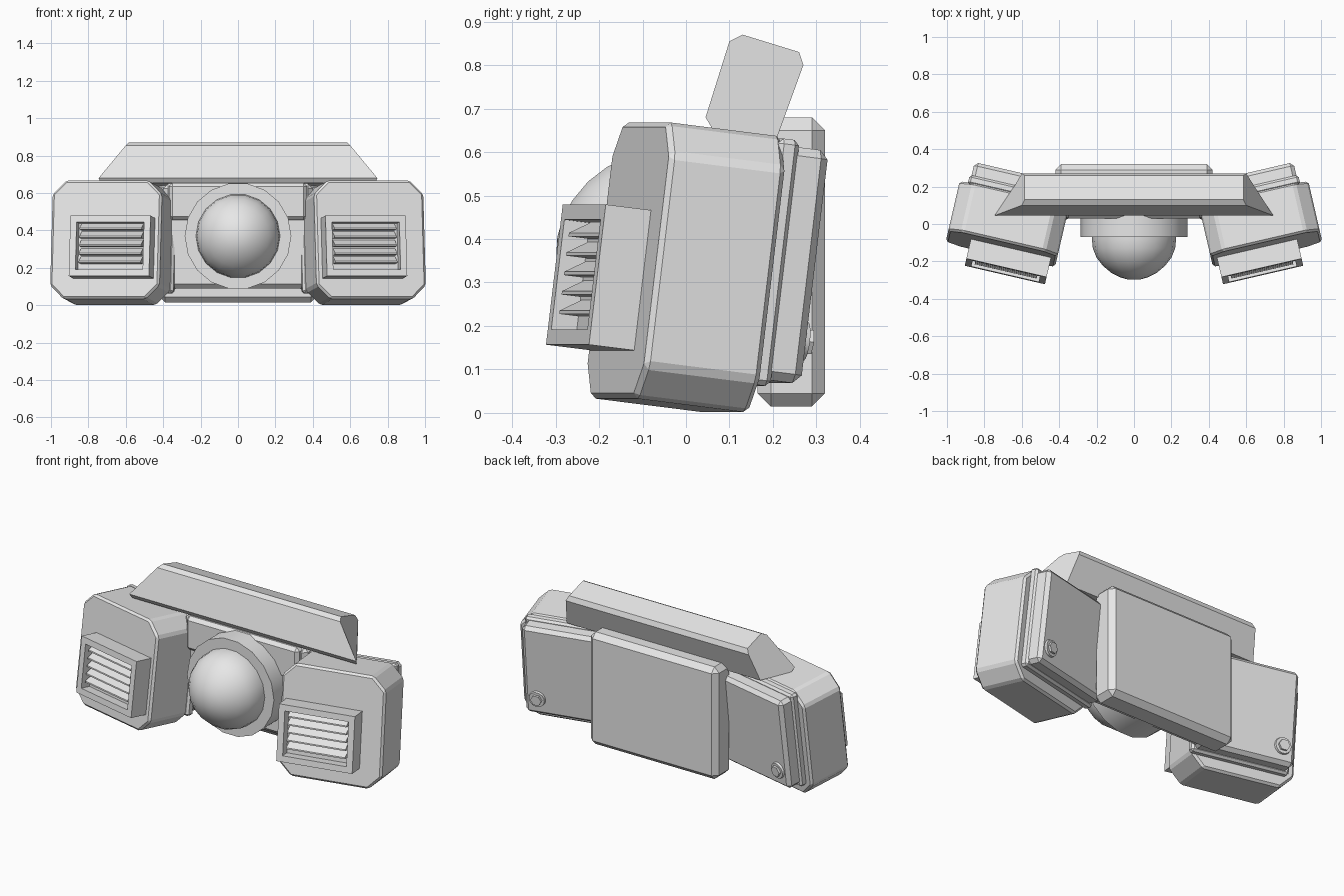
import bpy, bmesh, math
from mathutils import Matrix, Vector

if "Cube" in bpy.data.objects:
    bpy.data.objects.remove(bpy.data.objects["Cube"])

grey = bpy.data.materials.new("plain_grey")
grey.use_nodes = True
grey.diffuse_color = (0.8, 0.8, 0.8, 1)
grey.node_tree.nodes["Principled BSDF"].inputs["Base Color"].default_value = (0.8, 0.8, 0.8, 1)


def finish(name, bm, smooth=False):
    """Turn a bmesh into a named, coloured object."""
    bmesh.ops.recalc_face_normals(bm, faces=bm.faces)
    mesh = bpy.data.meshes.new(name)
    bm.to_mesh(mesh)
    bm.free()
    mesh.materials.append(grey)
    obj = bpy.data.objects.new(name, mesh)
    bpy.context.collection.objects.link(obj)
    if smooth:
        bpy.ops.object.select_all(action="DESELECT")
        obj.select_set(True)
        bpy.context.view_layer.objects.active = obj
        bpy.ops.object.shade_smooth_by_angle(angle=math.radians(35))
    return obj


def box(name, size, centre, bevel=0.0):
    bm = bmesh.new()
    bmesh.ops.create_cube(bm, size=1)
    bmesh.ops.scale(bm, vec=size, verts=bm.verts)
    bmesh.ops.translate(bm, vec=centre, verts=bm.verts)
    if bevel:
        bmesh.ops.bevel(bm, geom=bm.edges[:], offset=bevel, segments=1, affect="EDGES")
    return finish(name, bm)


def loft(name, loops, bevel=0.0):
    """Join two matching outlines into a closed solid."""
    bm = bmesh.new()
    a, b = [[bm.verts.new(p) for p in loop] for loop in loops]
    bm.faces.new(a)
    bm.faces.new(b)
    for i in range(len(a)):
        j = (i + 1) % len(a)
        bm.faces.new((a[i], a[j], b[j], b[i]))
    bmesh.ops.recalc_face_normals(bm, faces=bm.faces)
    if bevel:
        bmesh.ops.bevel(bm, geom=bm.edges[:], offset=bevel, segments=1, affect="EDGES")
    return finish(name, bm)


def lathe(name, profile, centre, steps=18):
    """Spin (radius, y) points around the y axis."""
    bm = bmesh.new()
    verts = [bm.verts.new((r, y, 0)) for r, y in profile]
    edges = [bm.edges.new(pair) for pair in zip(verts, verts[1:])]
    bmesh.ops.spin(bm, geom=verts + edges, axis=(0, 1, 0), cent=(0, 0, 0),
                   angle=math.tau, steps=steps)
    bmesh.ops.remove_doubles(bm, verts=bm.verts, dist=0.0005)
    bmesh.ops.translate(bm, vec=centre, verts=bm.verts)
    return finish(name, bm, smooth=True)


def vent_frame(name, size, centre, rim, recess):
    bm = bmesh.new()
    bmesh.ops.create_cube(bm, size=1)
    bmesh.ops.scale(bm, vec=size, verts=bm.verts)
    bmesh.ops.translate(bm, vec=centre, verts=bm.verts)
    front = min(bm.faces, key=lambda f: f.calc_center_median().y)
    bmesh.ops.inset_region(bm, faces=[front], thickness=rim)
    out = bmesh.ops.extrude_face_region(bm, geom=[front])
    moved = [v for v in out["geom"] if isinstance(v, bmesh.types.BMVert)]
    bmesh.ops.translate(bm, vec=(0, recess, 0), verts=moved)
    if front.is_valid:
        bmesh.ops.delete(bm, geom=[front], context="FACES")
    return finish(name, bm)


# Side pods with vents, rear panels and bolts, in the pod's own frame
def pod_parts():
    parts = []
    w, h, cut, half = 0.30, 0.32, 0.075, 0.1375
    outline = [(w, -h + cut), (w, h - cut), (w - cut, h), (cut - w, h),
               (-w, h - cut), (-w, cut - h), (cut - w, -h), (w - cut, -h)]
    parts.append(loft("pod", [[(x, y, z) for x, z in outline] for y in (-half, half)], 0.012))
    parts.append(vent_frame("vent_frame", (0.44, 0.13, 0.325), (-0.048, -0.18, -0.047), 0.05, 0.06))
    # Sloping wedge louvres
    for i in range(5):
        z = -0.137 + i * 0.045
        wedge = [(-0.186, z + 0.038), (-0.234, z + 0.008), (-0.234, z), (-0.186, z)]
        parts.append(loft(f"louvre_{i + 1}", [[(x, y, k) for y, k in wedge] for x in (-0.218, 0.122)]))
    parts.append(box("rear_panel_base", (0.57, 0.05, 0.57), (-0.03, 0.15, 0.03), 0.012))
    parts.append(box("rear_panel", (0.55, 0.10, 0.54), (-0.03, 0.20, 0.03), 0.02))
    parts.append(lathe("bolt_washer", [(0, 0.262), (0.045, 0.262), (0.05, 0.24)], (0.17, 0, -0.14)))
    parts.append(lathe("bolt_head", [(0, 0.275), (0.032, 0.275), (0.032, 0.25)], (0.17, 0, -0.14), 6))
    return parts


place = (Matrix.Translation((0.677, 0, 0.335))
         @ Matrix.Rotation(math.radians(13), 4, "Z")
         @ Matrix.Rotation(math.radians(-7), 4, "X"))
mirror = Matrix.Scale(-1, 4, Vector((1, 0, 0)))

for part in pod_parts():
    base = part.name
    part.data.transform(place)
    twin = part.copy()
    twin.data = part.data.copy()
    twin.data.transform(mirror)
    twin.data.flip_normals()
    part.name, twin.name = "left_" + base, "right_" + base
    bpy.context.collection.objects.link(twin)

# Centre body and back plate
box("centre_body", (0.80, 0.16, 0.56), (0, 0.14, 0.37), 0.025)
box("centre_upper_step", (0.74, 0.08, 0.20), (0, 0.07, 0.555), 0.02)
box("back_plate", (0.84, 0.155, 0.665), (0, 0.2425, 0.3475), 0.03)

# Round lamp in the middle
lathe("lamp_collar", [(0, -0.07), (0.285, -0.07), (0.285, 0.12), (0, 0.12)], (0, 0, 0.37))
lathe("lamp_dome", [(0, -0.298), (0.035, -0.296), (0.075, -0.285), (0.12, -0.262), (0.165, -0.225),
                    (0.2, -0.18), (0.22, -0.13), (0.225, -0.08), (0.225, -0.05)], (0, 0, 0.37))

# Slanted top bar: half width, y, z
bar = [(0.745, 0.045, 0.68), (0.6, 0.1, 0.855), (0.585, 0.13, 0.87), (0.585, 0.26, 0.83),
       (0.6, 0.27, 0.8), (0.635, 0.21, 0.635), (0.735, 0.06, 0.655)]
loft("top_bar", [[(s * x, y, z) for x, y, z in bar] for s in (-1, 1)])
